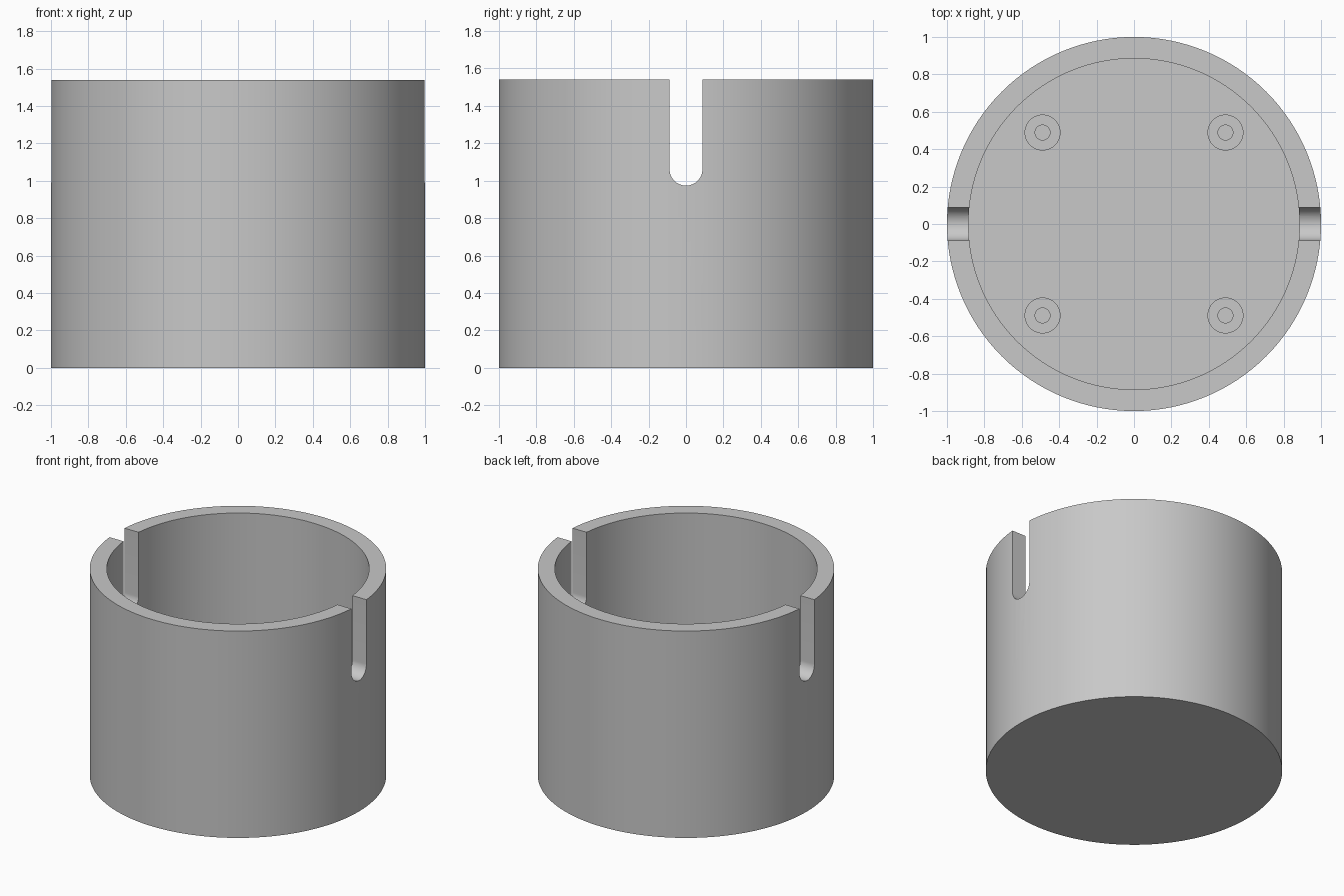
import bpy, bmesh, math
from mathutils import Vector, Matrix

HEIGHT, OUTER, INNER, FLOOR = 1.54, 1.0, 0.885, 0.115
SLOT_R, SLOT_Z = 0.088, 1.062
POST, POST_R, HOLE_R, POST_TOP = 0.489, 0.096, 0.04, 0.3

default = bpy.data.objects.get("Cube")
if default:
    bpy.data.objects.remove(default, do_unlink=True)

grey = bpy.data.materials.new("plain grey")
grey.use_nodes = True
grey.diffuse_color = (0.58, 0.58, 0.58, 1)
grey.node_tree.nodes["Principled BSDF"].inputs["Base Color"].default_value = grey.diffuse_color


def make_object(name, bm):
    bmesh.ops.recalc_face_normals(bm, faces=bm.faces)
    mesh = bpy.data.meshes.new(name)
    bm.to_mesh(mesh)
    bm.free()
    mesh.materials.append(grey)
    obj = bpy.data.objects.new(name, mesh)
    bpy.context.collection.objects.link(obj)
    return obj


def activate(obj):
    bpy.ops.object.select_all(action='DESELECT')
    obj.select_set(True)
    bpy.context.view_layer.objects.active = obj


def smooth(obj):
    activate(obj)
    bpy.ops.object.shade_smooth_by_angle(angle=math.radians(30))


def lathe(name, profile, steps, closed=False):
    """Revolve a list of (radius, height) points about z."""
    bm = bmesh.new()
    verts = [bm.verts.new((r, 0, z)) for r, z in profile]
    edges = [bm.edges.new(pair) for pair in zip(verts, verts[1:])]
    if closed:
        edges.append(bm.edges.new((verts[-1], verts[0])))
    bmesh.ops.spin(bm, geom=verts + edges, cent=(0, 0, 0), axis=(0, 0, 1),
                   angle=math.tau, steps=steps, use_merge=True)
    bmesh.ops.remove_doubles(bm, verts=bm.verts, dist=1e-5)
    return make_object(name, bm)


# Round cup with a solid base
cup = lathe("cup_body", [(0, 0), (OUTER, 0), (OUTER, HEIGHT), (INNER, HEIGHT),
                         (INNER, FLOOR), (0, FLOOR)], 128)

# Round-bottomed slot cutter running through both side walls
bm = bmesh.new()
points = [(SLOT_R, HEIGHT + 0.2)]
for i in range(25):
    a = math.pi * i / 24
    points.append((SLOT_R * math.cos(a), SLOT_Z - SLOT_R * math.sin(a)))
points.append((-SLOT_R, HEIGHT + 0.2))
face = bm.faces.new([bm.verts.new((-1.2, y, z)) for y, z in points])
swept = bmesh.ops.extrude_face_region(bm, geom=[face])["geom"]
bmesh.ops.translate(bm, vec=(2.4, 0, 0),
                    verts=[v for v in swept if isinstance(v, bmesh.types.BMVert)])
cutter = make_object("slot_cutter", bm)
cutter.hide_render = True

cut = cup.modifiers.new("side_slots", 'BOOLEAN')
cut.operation, cut.object, cut.solver = 'DIFFERENCE', cutter, 'EXACT'
activate(cup)
bpy.ops.object.modifier_apply(modifier=cut.name)
bpy.data.objects.remove(cutter, do_unlink=True)
smooth(cup)

# Four hollow screw posts standing on the floor
for side, x in (("left", POST), ("right", -POST)):
    for end, y in (("front", -POST), ("back", POST)):
        post = lathe(f"{end}_{side}_screw_post",
                     [(HOLE_R, FLOOR), (POST_R, FLOOR), (POST_R, POST_TOP), (HOLE_R, POST_TOP)],
                     48, closed=True)
        post.location = (x, y, 0)
        smooth(post)
